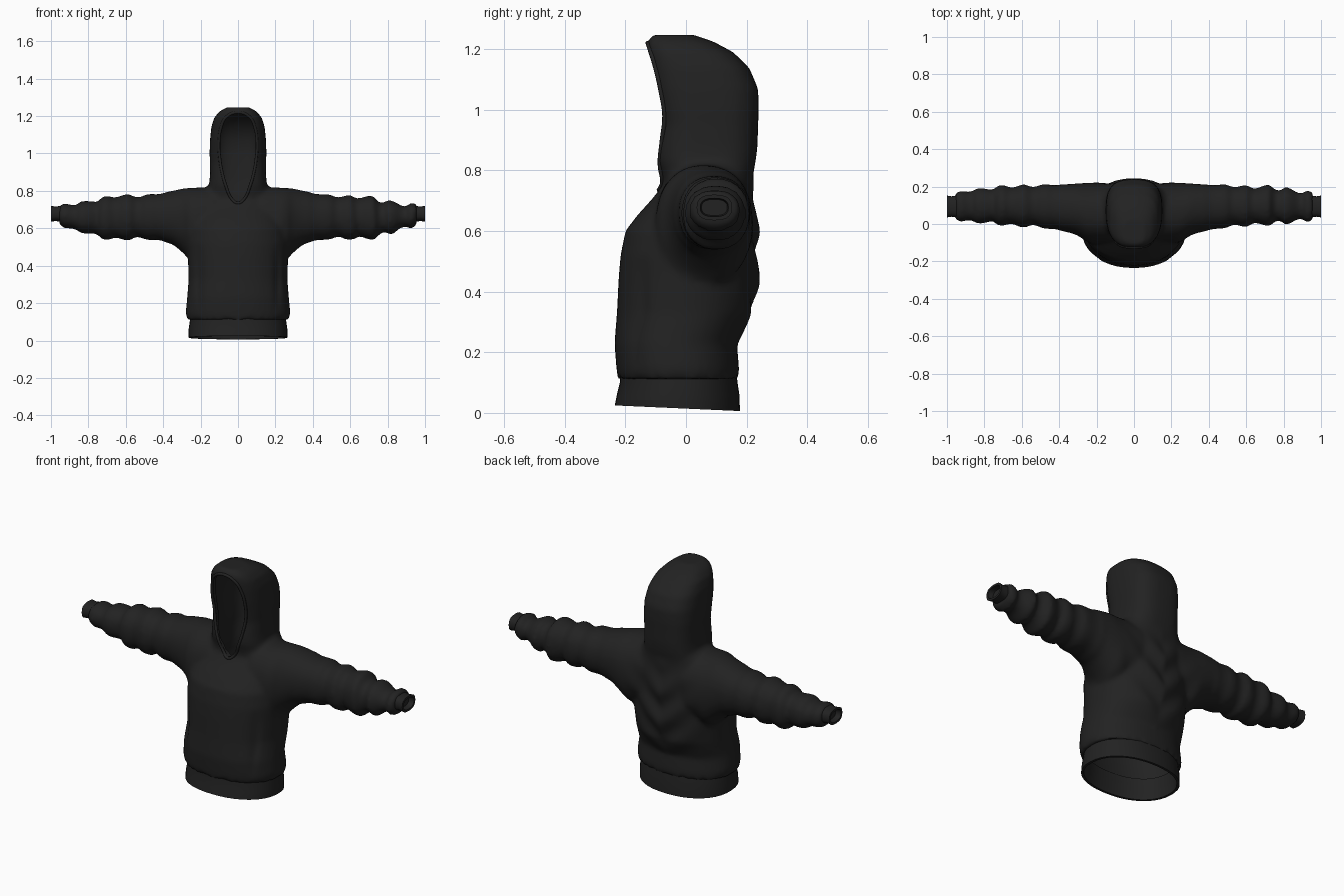
import bpy, bmesh, math, random
from mathutils import Vector

random.seed(4)
if "Cube" in bpy.data.objects:
    bpy.data.objects.remove(bpy.data.objects["Cube"])

cloth = bpy.data.materials.new("charcoal cloth")
cloth.use_nodes = True
colour = (0.016, 0.016, 0.016, 1)
cloth.diffuse_color = colour
bsdf = next(n for n in cloth.node_tree.nodes if n.type == 'BSDF_PRINCIPLED')
bsdf.inputs["Base Color"].default_value = colour
bsdf.inputs["Roughness"].default_value = 0.9


def oval(u0, u1, v0, v1, power=2.2, count=40):
    """Rounded outline filling the given rectangle."""
    pts = []
    for i in range(count):
        a = math.tau * i / count
        c, s = math.cos(a), math.sin(a)
        u = math.copysign(abs(c) ** (2 / power), c)
        v = math.copysign(abs(s) ** (2 / power), s)
        pts.append(((u0 + u1) / 2 + u * (u1 - u0) / 2, (v0 + v1) / 2 + v * (v1 - v0) / 2))
    return pts


def loft(bm, rings, loop=False):
    """Skin a row of rings, capped at the ends or joined into a loop."""
    rows = [[bm.verts.new(p) for p in ring] for ring in rings]
    n = len(rows[0])
    pairs = list(zip(rows, rows[1:])) + ([(rows[-1], rows[0])] if loop else [])
    for a, b in pairs:
        for i in range(n):
            bm.faces.new((a[i], a[(i + 1) % n], b[(i + 1) % n], b[i]))
    if not loop:
        bm.faces.new(rows[0])
        bm.faces.new(rows[-1])


def make(name, bm):
    bmesh.ops.recalc_face_normals(bm, faces=bm.faces)
    mesh = bpy.data.meshes.new(name)
    bm.to_mesh(mesh)
    bm.free()
    mesh.materials.append(cloth)
    obj = bpy.data.objects.new(name, mesh)
    bpy.context.collection.objects.link(obj)
    return obj


def select(obj):
    bpy.ops.object.select_all(action='DESELECT')
    obj.select_set(True)
    bpy.context.view_layer.objects.active = obj


def apply(obj, kind, **settings):
    mod = obj.modifiers.new("step", kind)
    for key, value in settings.items():
        setattr(mod, key, value)
    select(obj)
    bpy.ops.object.modifier_apply(modifier=mod.name)


def smooth(obj, angle=40):
    select(obj)
    bpy.ops.object.shade_smooth_by_angle(angle=math.radians(angle))


def level(z, half, front, back, power=2.2, inset=0.0):
    outline = oval(-half + inset, half - inset, front + inset, back - inset, power)
    return [Vector((x, y, z)) for x, y in outline]


def blend(rows, t):
    """Row of values at position t, the first value of each row."""
    for a, b in zip(rows, rows[1:]):
        if t <= b[0]:
            f = (t - a[0]) / (b[0] - a[0])
            return [p + (q - p) * f for p, q in zip(a, b)]
    return list(rows[-1])


# Body levels: height, half width, front, back
torso = [(.112, .275, -.225, .175), (.15, .28, -.23, .175), (.23, .272, -.236, .168),
         (.33, .264, -.228, .22), (.45, .268, -.222, .235), (.52, .272, -.216, .236),
         (.6, .265, -.2, .235), (.65, .25, -.162, .23), (.71, .235, -.108, .225),
         (.76, .21, -.07, .222), (.8, .185, -.05, .222), (.835, .15, -.03, .22)]
hood = [(.74, .165, -.075, .215), (.79, .16, -.08, .222), (.83, .155, -.094, .23), (.88, .15, -.094, .236),
        (.95, .15, -.085, .238), (1.0, .152, -.092, .24), (1.07, .15, -.108, .238),
        (1.14, .143, -.118, .208), (1.19, .128, -.125, .155), (1.225, .1, -.128, .09),
        (1.247, .06, -.11, .025)]
# Sleeve stations: distance out, bottom, top, front, back
sleeve = [(.12, .45, .82, -.1, .22), (.25, .42, .817, -.1, .22), (.3, .475, .812, -.06, .217),
          (.35, .515, .8, -.045, .213), (.42, .535, .785, -.03, .21), (.52, .548, .772, -.012, .205),
          (.62, .545, .774, -.008, .2), (.7, .545, .765, 0, .2), (.8, .572, .745, .005, .19),
          (.88, .59, .73, .012, .18), (.93, .61, .725, .02, .17), (.955, .635, .715, .035, .155)]

bm = bmesh.new()
loft(bm, [level(*r) for r in torso])
loft(bm, [level(*r, power=2.9) for r in hood])
for side in (-1, 1):
    rings = []
    for i in range(30):
        x, low, high, front, back = blend(sleeve, .12 + .835 * i / 29)
        rough = max(0, min(1, (x - .35) / .3))
        puff = rough * (.009 * (-1) ** (i // 2) + random.uniform(-.006, .006))
        lean = rough * random.uniform(-.1, .1)
        mid = (low + high) / 2
        rings.append([Vector((side * (x + lean * (z - mid)), y, z))
                      for y, z in oval(front - puff, back + puff, low - puff, high + puff)])
    loft(bm, rings)
body = make("hooded_top", bm)
apply(body, 'REMESH', mode='VOXEL', voxel_size=.014)
apply(body, 'SMOOTH', factor=.5, iterations=4)

# Draped folds: a V across the back, soft uprights on the front flanks
for v in body.data.vertices:
    x, y, z = v.co
    if abs(x) < .25 and .2 < z < .78:
        fade = math.sin(math.pi * (z - .2) / .58) * (1 - abs(x) / .25)
        if y > .08:
            v.co.y += .012 * fade * math.sin(34 * (z - .9 * abs(x)))
    if y < -.05 and .14 < z < .52:
        fade = math.sin(math.pi * (z - .14) / .38)
        v.co.y += .012 * fade * math.exp(-((abs(x) - .21) / .018) ** 2)

# Face opening outline, mirrored into a closed loop
half = [(0, .735), (.035, .76), (.062, .82), (.085, .9), (.098, .98), (.102, 1.06),
        (.09, 1.14), (.062, 1.195), (0, 1.22)]
outline = half + [(-x, z) for x, z in half[-2:0:-1]]
rim_points = []
for x, z in outline:
    hit, where, _, _ = body.ray_cast(Vector((x, -1, z)), Vector((0, 1, 0)))
    rim_points.append(where if hit else Vector((x, -.11, z)))

# Hollow the inside from the hem up to the top of the hood
bm = bmesh.new()
hollow = [level(.05, .25, -.2, .15)]
hollow += [level(*r, inset=.022) for r in torso[1:7]]
hollow += [level(.67, .18, -.11, .2)]
hollow += [level(*r, power=2.9, inset=.022) for r in hood[:-1]]
loft(bm, hollow)
cavity = make("cavity_cutter", bm)
bm = bmesh.new()
loft(bm, [[Vector((x, y, z)) for x, z in outline] for y in (-.4, .03)])
opening = make("opening_cutter", bm)
for cutter in (cavity, opening):
    cutter.hide_render = True
    apply(body, 'BOOLEAN', operation='DIFFERENCE', solver='EXACT', object=cutter)
    bpy.data.objects.remove(cutter)
smooth(body, 50)

# Rolled seam round the face opening
curve = bpy.data.curves.new("hood_rim", 'CURVE')
curve.dimensions = '3D'
curve.bevel_depth = .008
curve.bevel_resolution = 2
curve.resolution_u = 5
spline = curve.splines.new('BEZIER')
spline.use_cyclic_u = True
spline.bezier_points.add(len(rim_points) - 1)
for point, co in zip(spline.bezier_points, rim_points):
    point.co = co
    point.handle_left_type = point.handle_right_type = 'AUTO'
curve.materials.append(cloth)
rim = bpy.data.objects.new("hood_rim", curve)
bpy.context.collection.objects.link(rim)

# Waist band, an open ring dipping slightly toward the back
bm = bmesh.new()
band = [(.015, .264, -.235, .178), (.06, .264, -.228, .176), (.1, .258, -.218, .17), (.135, .256, -.216, .166)]
rings = [level(*r) for r in band] + [level(*r, inset=.014) for r in reversed(band)]
for ring in rings:
    for p in ring:
        if p.z < .03:
            p.z -= .045 * (p.y + .02)
loft(bm, rings, loop=True)
smooth(make("waist_band", bm))

# Cuffs with a recessed end
for name, side in (("left_cuff", 1), ("right_cuff", -1)):
    bm = bmesh.new()
    rings = []
    for x, inset in ((.91, .004), (.95, 0), (.975, .004), (1, 0), (1, .012), (.97, .016)):
        rings.append([Vector((side * x, y, z)) for y, z in
                      oval(.035 + inset, .152 - inset, .635 + inset, .72 - inset, 2.6, 20)])
    loft(bm, rings)
    smooth(make(name, bm))
